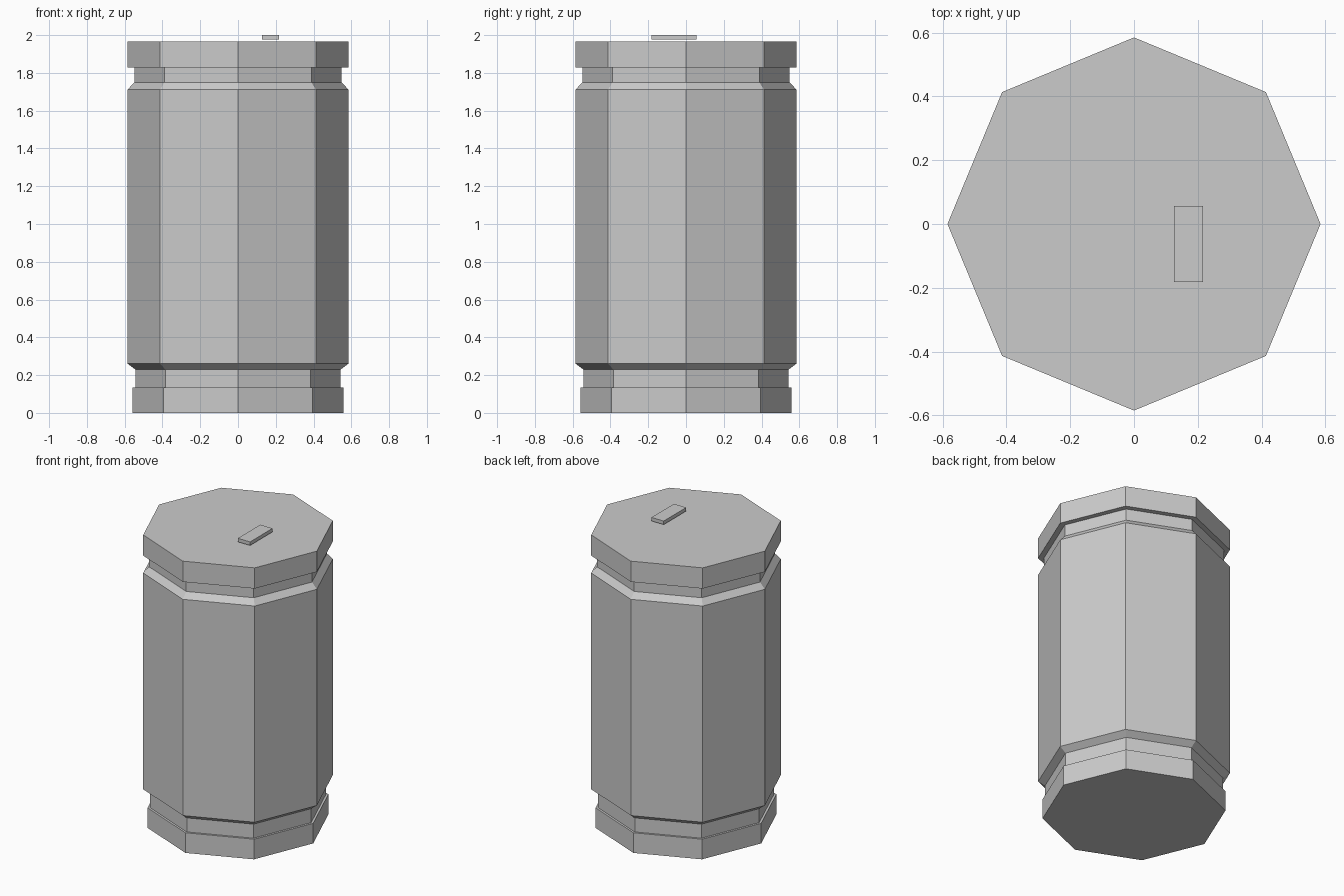
import bpy, bmesh
from math import cos, sin, pi

if "Cube" in bpy.data.objects:
    bpy.data.objects.remove(bpy.data.objects["Cube"])

SIDES = 8


def link(name, bm):
    bmesh.ops.recalc_face_normals(bm, faces=bm.faces)
    mesh = bpy.data.meshes.new(name)
    bm.to_mesh(mesh)
    bm.free()
    obj = bpy.data.objects.new(name, mesh)
    bpy.context.collection.objects.link(obj)
    return obj


def lathe(name, profile):
    """Eight-sided solid of revolution from (radius, z) points, bottom to top."""
    bm = bmesh.new()
    rings = [[bm.verts.new((r * cos(2 * pi * i / SIDES), r * sin(2 * pi * i / SIDES), z))
              for i in range(SIDES)] for r, z in profile]
    for low, high in zip(rings, rings[1:]):
        for i in range(SIDES):
            j = (i + 1) % SIDES
            bm.faces.new((low[i], low[j], high[j], high[i]))
    bm.faces.new(rings[0][::-1])
    bm.faces.new(rings[-1])
    return link(name, bm)


def box(name, lo, hi):
    bm = bmesh.new()
    bmesh.ops.create_cube(bm, size=1)
    for v in bm.verts:
        v.co = [(a + b) / 2 + c * (b - a) for a, b, c in zip(lo, hi, v.co)]
    return link(name, bm)


# Can: foot, lower groove, bevelled body, upper groove and lid in one profile
lathe("can_body", [
    (0.558, 0.0), (0.558, 0.135),
    (0.543, 0.135), (0.543, 0.229),
    (0.585, 0.261), (0.585, 1.711),
    (0.549, 1.750), (0.549, 1.828),
    (0.585, 1.828), (0.585, 1.967),
])

# Opening tab hovering just above the lid
box("pull_tab", (0.126, -0.182, 1.976), (0.217, 0.056, 2.0))
